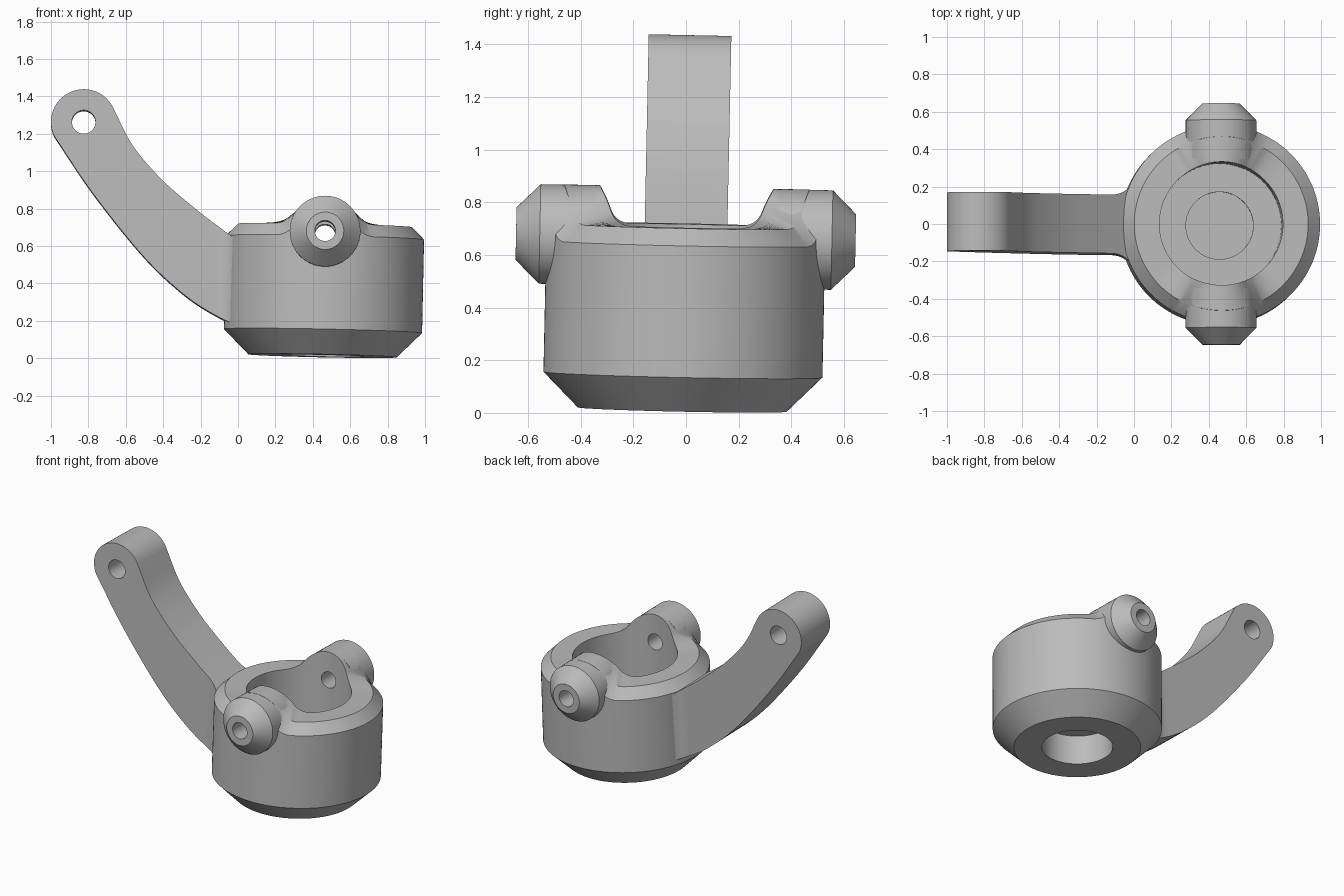
import bpy, bmesh, math
from mathutils import Matrix, Vector

cube = bpy.data.objects.get("Cube")
if cube:
    bpy.data.objects.remove(cube, do_unlink=True)

metal = bpy.data.materials.new("grey_metal")
metal.use_nodes = True
GREY = (0.5, 0.5, 0.5, 1)
metal.diffuse_color = GREY
metal.node_tree.nodes["Principled BSDF"].inputs["Base Color"].default_value = GREY

LEAN = math.radians(1.2)
PIVOT = Vector((0.466, 0, 0.7))
LEAN_X = Matrix.Rotation(-LEAN, 4, 'X')
LEAN_Y = Matrix.Rotation(LEAN, 4, 'Y')
BOSS_Z, BOSS_R, PIN_R = 0.668, 0.19, 0.055
RIM_Z, BLEND_R = 0.71, 0.12


def finish(name, bm, tilt):
    """Turn a bmesh into an object and lean it about the hub centre."""
    bmesh.ops.recalc_face_normals(bm, faces=bm.faces)
    bm.transform(Matrix.Translation(PIVOT) @ tilt @ Matrix.Translation(-PIVOT))
    mesh = bpy.data.meshes.new(name)
    bm.to_mesh(mesh)
    bm.free()
    mesh.materials.append(metal)
    obj = bpy.data.objects.new(name, mesh)
    bpy.context.collection.objects.link(obj)
    return obj


def lathe(profile, steps, closed=False, lift=None):
    """Spin (radius, height, lifted) points around z."""
    bm = bmesh.new()
    rings = []
    for r, z, lifted in profile:
        if r == 0:
            rings.append([bm.verts.new((0, 0, z))] * steps)
            continue
        ring = []
        for i in range(steps):
            a = math.tau * i / steps
            x, y = r * math.cos(a), r * math.sin(a)
            ring.append(bm.verts.new((x, y, z + (lift(x) if lifted else 0))))
        rings.append(ring)
    pairs = list(zip(rings, rings[1:]))
    if closed:
        pairs.append((rings[-1], rings[0]))
    for low, high in pairs:
        for i in range(steps):
            j = (i + 1) % steps
            bm.faces.new(list(dict.fromkeys((low[i], low[j], high[j], high[i]))))
    return bm


def cut_hole(obj, centre, radius, tilt):
    """Drill a round hole along y."""
    bm = bmesh.new()
    place = Matrix.Translation(centre) @ Matrix.Rotation(math.pi / 2, 4, 'X')
    bmesh.ops.create_cone(bm, cap_ends=True, segments=48, radius1=radius,
                          radius2=radius, depth=2, matrix=place)
    cutter = finish("hole_cutter", bm, tilt)
    cutter.hide_render = True
    mod = obj.modifiers.new("hole", 'BOOLEAN')
    mod.operation, mod.solver, mod.object = 'DIFFERENCE', 'EXACT', cutter
    bpy.context.view_layer.objects.active = obj
    bpy.ops.object.modifier_apply(modifier=mod.name)
    bpy.data.objects.remove(cutter, do_unlink=True)


def smooth(obj):
    bpy.ops.object.select_all(action='DESELECT')
    obj.select_set(True)
    bpy.context.view_layer.objects.active = obj
    bpy.ops.object.shade_smooth_by_angle(angle=math.radians(30))


def rim_lift(x):
    """Rise of the rim over the bosses, with a round blend to the flat."""
    x = abs(x)
    up = RIM_Z + BLEND_R - BOSS_Z
    reach = math.sqrt((BOSS_R + BLEND_R) ** 2 - up ** 2)
    if x >= reach:
        return 0
    if x < reach * BOSS_R / (BOSS_R + BLEND_R):
        return BOSS_Z + math.sqrt(BOSS_R ** 2 - x ** 2) - RIM_Z
    return BLEND_R - math.sqrt(BLEND_R ** 2 - (reach - x) ** 2)


# Cup-shaped hub with a blind recess below and a saddle rim
both = LEAN_Y @ LEAN_X
bm = lathe([(0, 0.21, 0), (0.222, 0.21, 0), (0.222, 0.0125, 0), (0.397, 0.0125, 0),
            (0.53, 0.145, 0), (0.53, 0.645, 1), (0.465, RIM_Z, 1), (0.33, RIM_Z, 1),
            (0.33, 0.3, 0), (0.18, 0.3, 0), (0.18, 0.28, 0), (0, 0.28, 0)],
           160, lift=rim_lift)
bm.transform(Matrix.Translation((PIVOT.x, 0, 0)))
hub = finish("hub", bm, both)
cut_hole(hub, (PIVOT.x, 0, BOSS_Z), PIN_R, both)
smooth(hub)

# Front and back bosses with bevelled ends and pin holes
for name, side in (("front_boss", 1), ("back_boss", -1)):
    bm = lathe([(PIN_R, 0.345, 0), (BOSS_R - 0.001, 0.345, 0), (BOSS_R - 0.001, 0.555, 0),
                (0.1, 0.645, 0), (PIN_R, 0.645, 0)], 80, closed=True)
    bm.transform(Matrix.Translation((PIVOT.x, 0, BOSS_Z))
                 @ Matrix.Rotation(side * math.pi / 2, 4, 'X'))
    smooth(finish(name, bm, both))


def spline(points, steps):
    """Sample a smooth curve through the points."""
    p = [Vector(q) for q in points]
    p = [2 * p[0] - p[1]] + p + [2 * p[-1] - p[-2]]
    out = []
    for a, b, c, d in zip(p, p[1:], p[2:], p[3:]):
        for i in range(steps):
            t = i / steps
            out.append(0.5 * (2 * b + (c - a) * t + (2 * a - 5 * b + 4 * c - d) * t ** 2
                              + (3 * b - a - 3 * c + d) * t ** 3))
    return out + [p[-2]]


def half_width(x):
    """Arm half thickness, flaring into the hub."""
    r = 0.13
    d = min(max(x + 0.12, 0), 0.125)
    return 0.157 + r - math.sqrt(r * r - d * d)


# Curved arm: round eye first, then the tapering sweep into the hub
EYE, EYE_R = Vector((-0.825, 1.26)), 0.175
upper, lower = [], []
for i in range(24):
    t = math.radians(1 + 91 * i / 24)
    for edge, a in ((upper, math.radians(115) - t), (lower, math.radians(115) + t)):
        edge.append(EYE + EYE_R * Vector((math.cos(a), math.sin(a))))
upper += spline([(-0.664, 1.328), (-0.56, 1.13), (-0.4, 0.945), (-0.22, 0.79),
                 (-0.09, 0.69), (0.02, 0.61)], 10)
lower += spline([(-0.98, 1.18), (-0.77, 0.87), (-0.5, 0.535), (-0.28, 0.33),
                 (-0.1, 0.215), (0.02, 0.165)], 10)
bm = bmesh.new()
loops = []
for u, v in zip(upper, lower):
    loops.append([bm.verts.new((q.x, s * half_width(q.x), q.y))
                  for q, s in ((u, -1), (u, 1), (v, 1), (v, -1))])
for a, b in zip(loops, loops[1:]):
    for i in range(4):
        j = (i + 1) % 4
        bm.faces.new((a[i], a[j], b[j], b[i]))
bm.faces.new(loops[0])
bm.faces.new(loops[-1])
arm = finish("arm", bm, LEAN_X)
cut_hole(arm, (EYE.x, 0, EYE.y), 0.063, LEAN_X)
smooth(arm)
